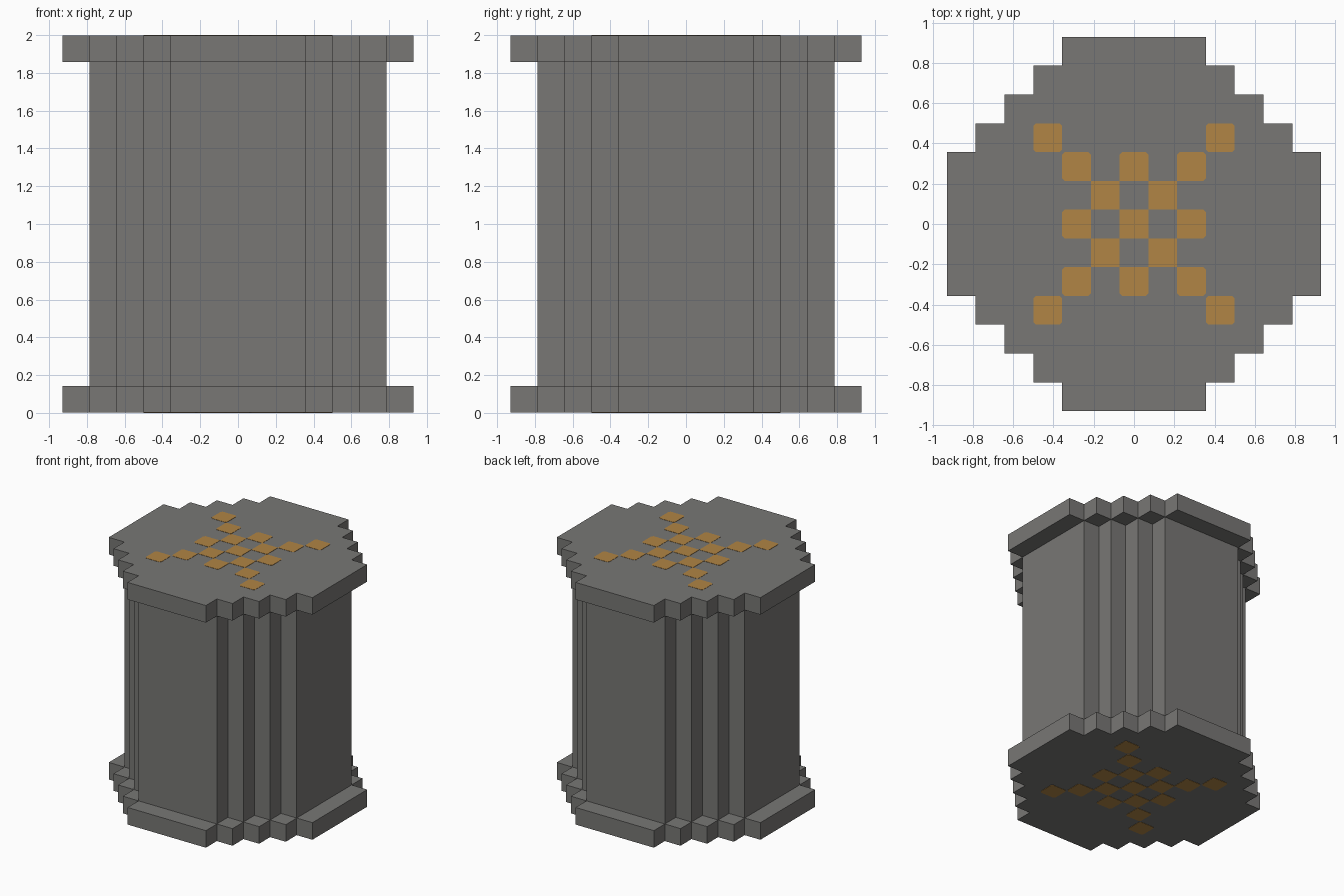
import bpy
import bmesh

if "Cube" in bpy.data.objects:
    bpy.data.objects.remove(bpy.data.objects["Cube"], do_unlink=True)

U = 1 / 7            # size of one block
HEIGHT = 14 * U
INLAY = 0.002        # thickness of the painted inlay plates


def make_material(name, rgb):
    mat = bpy.data.materials.new(name)
    mat.use_nodes = True
    mat.diffuse_color = (*rgb, 1)
    bsdf = mat.node_tree.nodes["Principled BSDF"]
    bsdf.inputs["Base Color"].default_value = (*rgb, 1)
    bsdf.inputs["Roughness"].default_value = 0.8
    return mat


STONE = make_material("stone grey", (0.188, 0.185, 0.178))
AMBER = make_material("amber", (0.440, 0.235, 0.058))


def add_prisms(name, outlines, z0, z1, mat):
    """Extrude flat outlines (in blocks) from z0 to z1 into one object."""
    bm = bmesh.new()
    for outline in outlines:
        base = bm.faces.new([bm.verts.new((x * U, y * U, z0)) for x, y in outline])
        top = bmesh.ops.extrude_face_region(bm, geom=[base])["geom"]
        verts = [v for v in top if isinstance(v, bmesh.types.BMVert)]
        bmesh.ops.translate(bm, verts=verts, vec=(0, 0, z1 - z0))
    # keep the starting face as the closed underside
    bmesh.ops.recalc_face_normals(bm, faces=bm.faces)
    mesh = bpy.data.meshes.new(name)
    bm.to_mesh(mesh)
    bm.free()
    mesh.materials.append(mat)
    obj = bpy.data.objects.new(name, mesh)
    bpy.context.collection.objects.link(obj)
    return obj


def stepped_round(radius):
    """Blocky circle: flat sides 5 blocks wide joined by one-block stairs."""
    quarter = []
    x, y = radius, 2.5
    while True:
        quarter.append((x, y))
        if x <= 2.5:
            break
        quarter.append((x - 1, y))
        x, y = x - 1, y + 1
    outline = []
    for _ in range(4):
        outline += quarter
        quarter = [(-py, px) for px, py in quarter]
    return outline


def tile(cx, cy, cut=0.09):
    """Square tile, its corners clipped on the outside of the pattern."""
    pts = []
    for sx, sy in ((1, 1), (-1, 1), (-1, -1), (1, -1)):
        x, y = cx + sx * 0.5, cy + sy * 0.5
        if max(abs(x), abs(y)) > 1.6:
            pair = [(x, y - sy * cut), (x - sx * cut, y)]
            pts += pair if sx * sy > 0 else pair[::-1]
        else:
            pts.append((x, y))
    return pts


# Column and the two wider end slabs
add_prisms("column", [stepped_round(5.5)], U, HEIGHT - U, STONE)
add_prisms("bottom_slab", [stepped_round(6.5)], INLAY, U, STONE)
add_prisms("top_slab", [stepped_round(6.5)], HEIGHT - U, HEIGHT - INLAY, STONE)

# Cross-shaped inlay: two diagonals plus four tiles on the axes
cells = [(i, i * s) for i in (-3, -2, -1, 1, 2, 3) for s in (-1, 1)]
cells += [(0, 0), (2, 0), (-2, 0), (0, 2), (0, -2)]
tiles = [tile(*c) for c in cells]
add_prisms("bottom_inlay", tiles, 0, INLAY, AMBER)
add_prisms("top_inlay", tiles, HEIGHT - INLAY, HEIGHT, AMBER)
